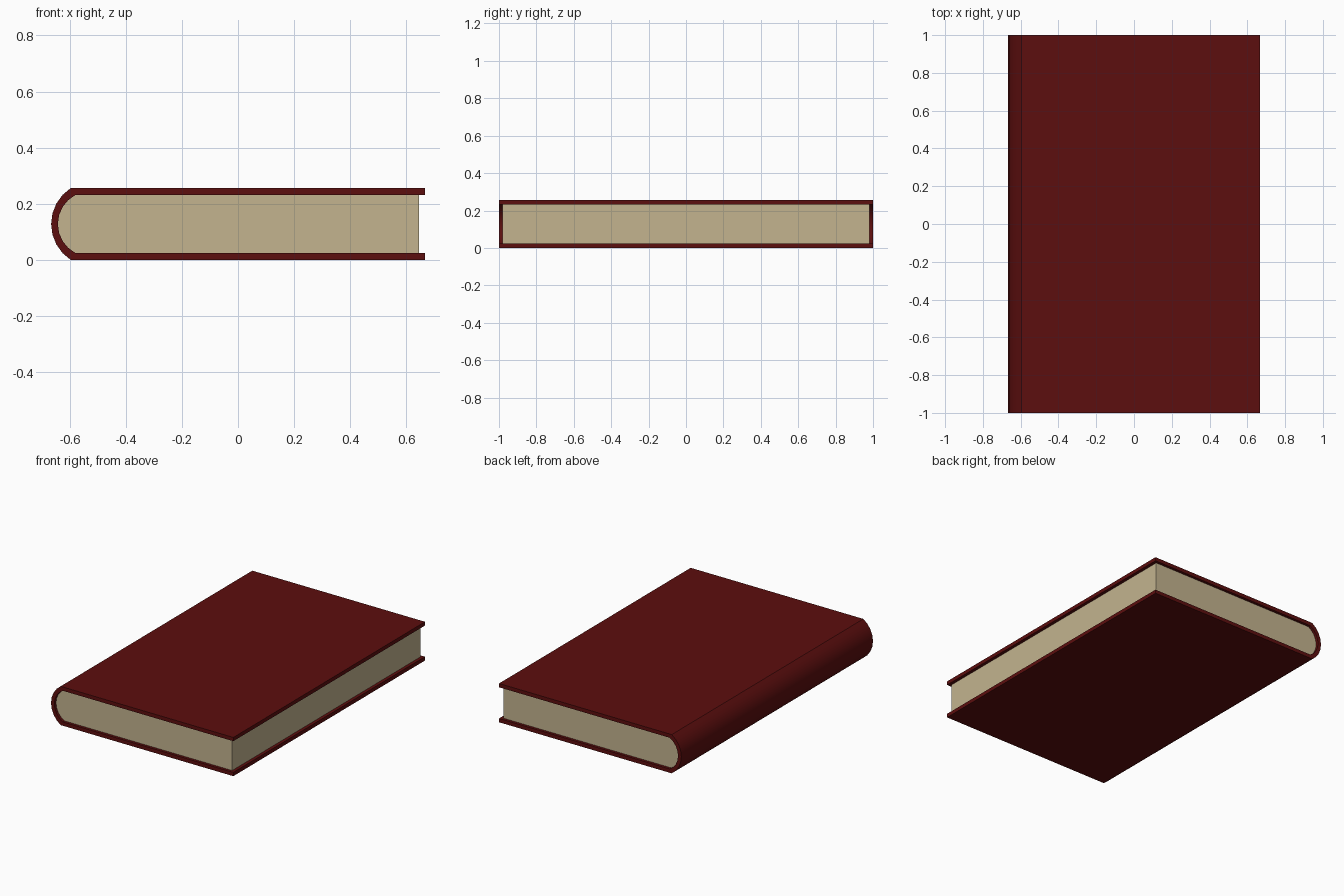
import bpy, bmesh, math

if "Cube" in bpy.data.objects:
    bpy.data.objects.remove(bpy.data.objects["Cube"])

W, H, T = 0.666, 0.256, 0.025      # half width, height, cover thickness
SEGS = 8


def material(name, rgb):
    m = bpy.data.materials.new(name)
    m.diffuse_color = (*rgb, 1)
    m.use_nodes = True
    m.node_tree.nodes["Principled BSDF"].inputs["Base Color"].default_value = m.diffuse_color
    return m


def arc(x_edge, x_tip, half):
    """Rounded spine curve from top to bottom, bulging to -x."""
    sag = x_edge - x_tip
    r = (half ** 2 + sag ** 2) / (2 * sag)
    a = math.asin(half / r)
    return [(x_tip + r - r * math.cos(t), H / 2 + r * math.sin(t))
            for t in (a - 2 * a * i / SEGS for i in range(SEGS + 1))]


def extrude_profile(name, profile, half_len, mat):
    """Extrude an xz outline along y and keep hard edges sharp."""
    bm = bmesh.new()
    face = bm.faces.new([bm.verts.new((x, -half_len, z)) for x, z in profile])
    ext = bmesh.ops.extrude_face_region(bm, geom=[face])
    moved = [v for v in ext["geom"] if isinstance(v, bmesh.types.BMVert)]
    bmesh.ops.translate(bm, verts=moved, vec=(0, 2 * half_len, 0))
    bmesh.ops.recalc_face_normals(bm, faces=bm.faces)
    me = bpy.data.meshes.new(name)
    bm.to_mesh(me)
    bm.free()
    me.materials.append(mat)
    ob = bpy.data.objects.new(name, me)
    bpy.context.collection.objects.link(ob)
    bpy.ops.object.select_all(action='DESELECT')
    ob.select_set(True)
    bpy.context.view_layer.objects.active = ob
    bpy.ops.object.shade_smooth_by_angle(angle=math.radians(25))
    return ob


red = material("dark_red_cover", (0.107, 0.0044, 0.0044))
cream = material("cream_paper", (0.546, 0.456, 0.275))

outer = arc(-0.596, -W, H / 2)
inner = arc(-0.580, -0.642, H / 2 - T)

# Cover: top board, rounded spine and bottom board in one C-shaped section
extrude_profile("cover", [(W, H)] + outer + [(W, 0), (W, T)]
                + inner[::-1] + [(W, H - T)], 1.0, red)

# Page block: fills the cover, set back on the three open sides
extrude_profile("page_block", [(0.645, H - T)] + inner + [(0.645, T)], 0.982, cream)
